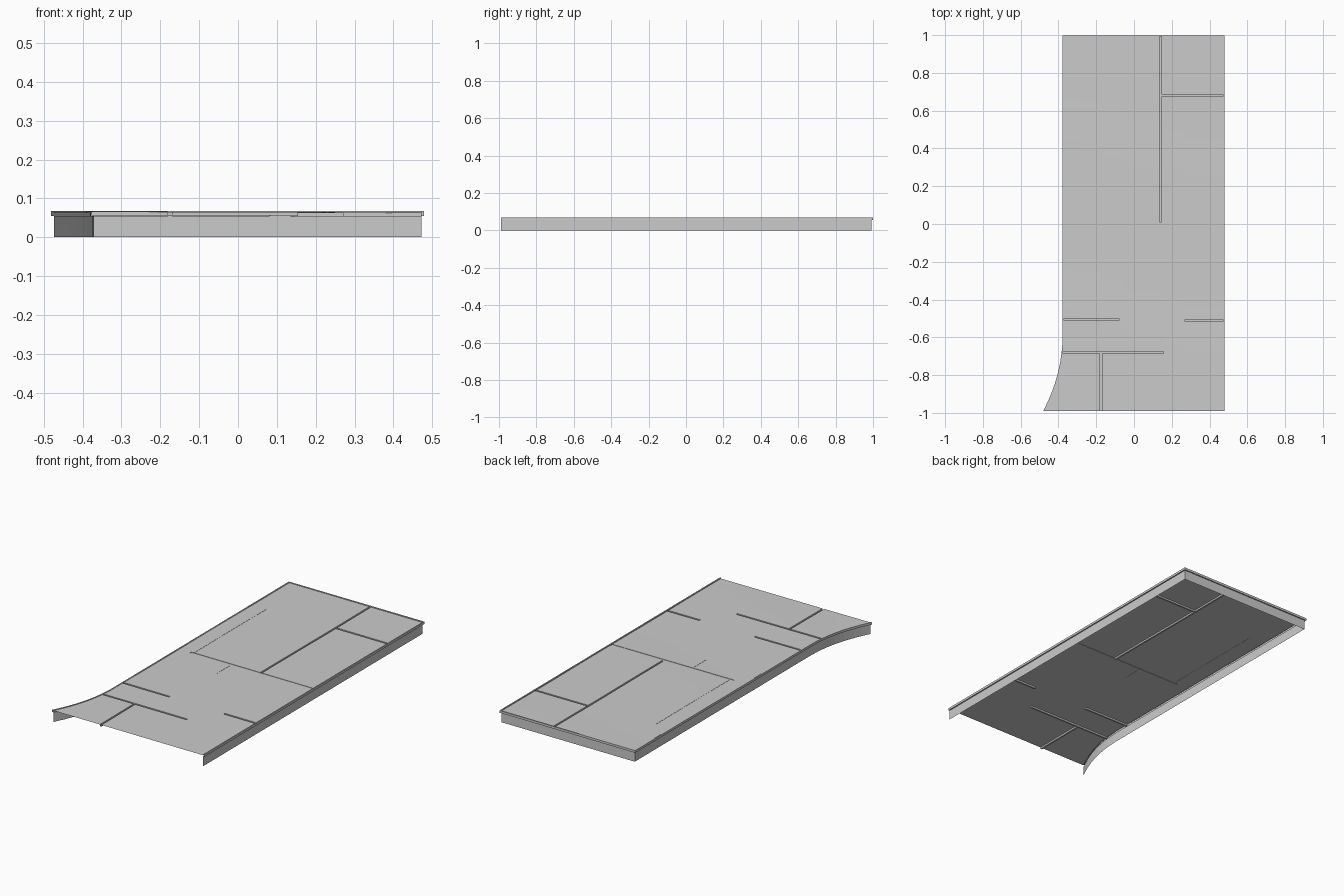
import bpy, bmesh, math

if "Cube" in bpy.data.objects:
    bpy.data.objects.remove(bpy.data.objects["Cube"])

FRONT, BACK, LEFT, RIGHT = -0.99, 0.992, -0.371, 0.472


def left_edge(y):
    # straight side that flares outward near the front
    t = max(0.0, (-0.58 - y) / 0.41)
    return LEFT - 0.103 * t ** 2.1


def surface(x, y):
    # gently uneven deck, falling slightly to the right
    return 0.0655 - 0.003 * (x + 0.4) + 0.0007 * math.sin(7 * y + 2 * x)


def finish(bm, name):
    mesh = bpy.data.meshes.new(name)
    bm.to_mesh(mesh)
    bm.free()
    obj = bpy.data.objects.new(name, mesh)
    bpy.context.collection.objects.link(obj)
    return obj


# grooves in the deck: x0, x1, y0, y1, depth
W = 0.005
DEEP = 0.0095


def along_x(y, x0, x1, d=DEEP, w=W):
    return (x0, x1, y - w, y + w, d)


def along_y(x, y0, y1, d=DEEP, w=W):
    return (x - w, x + w, y0, y1, d)


grooves = [
    along_y(0.14, 0.01, BACK), along_x(0.68, 0.145, RIGHT),
    along_x(-0.51, 0.27, RIGHT), along_x(-0.505, -1, -0.08),
    along_x(-0.68, -1, 0.155), along_y(-0.175, FRONT, -0.685),
    along_x(0.0, -0.3, RIGHT, 0.002, 0.008),
    along_y(-0.28, 0.008, 0.66, 0.001, 0.003),
    along_y(-0.04, -0.13, -0.02, 0.001, 0.003),
]

# deck: stepped grid whose lines follow the groove edges
xs = {LEFT, RIGHT}
ys = {FRONT + (BACK - FRONT) * i / 40 for i in range(41)}
for x0, x1, y0, y1, d in grooves:
    xs |= {x for x in (x0, x1) if LEFT < x < RIGHT}
    ys |= {y for y in (y0, y1) if FRONT < y < BACK}
xs, ys = sorted(xs), sorted(ys)


def depth(i, j):
    cx, cy = (xs[i] + xs[i + 1]) / 2, (ys[j] + ys[j + 1]) / 2
    return max([g[4] for g in grooves if g[0] < cx < g[1] and g[2] < cy < g[3]], default=0)


bm = bmesh.new()


def point(i, j, d):
    x = left_edge(ys[j]) if i == 0 else xs[i]
    return bm.verts.new((x, ys[j], surface(x, ys[j]) - d))


def step(a, b, d0, d1):
    # upright wall between two cells at different depths
    if d0 != d1:
        bm.faces.new([point(*a, d0), point(*b, d0), point(*b, d1), point(*a, d1)])


nx, ny = len(xs) - 1, len(ys) - 1
for i in range(nx):
    for j in range(ny):
        d = depth(i, j)
        bm.faces.new([point(*p, d) for p in ((i, j), (i + 1, j), (i + 1, j + 1), (i, j + 1))])
        if i + 1 < nx:
            step((i + 1, j), (i + 1, j + 1), d, depth(i + 1, j))
        if j + 1 < ny:
            step((i, j + 1), (i + 1, j + 1), d, depth(i, j + 1))
bmesh.ops.remove_doubles(bm, verts=bm.verts, dist=1e-5)
bmesh.ops.recalc_face_normals(bm, faces=bm.faces)
if sum(f.normal.z for f in bm.faces) < 0:
    bmesh.ops.reverse_faces(bm, faces=bm.faces)
finish(bm, "deck")

# skirt with overhanging rim, swept round the right, back and flared left sides
path = [(RIGHT, FRONT, 1, 0), (RIGHT, BACK, 1, 1), (LEFT, BACK, -1, 1)]
for k in range(15):
    y = -0.58 - 0.41 * k / 14
    path.append((left_edge(y), y, -1, 0))
profile = [(0, 0), (0, 0.055), (0.007, 0.055), (0.007, 0.068), (0, 0.068), (0, 0.062)]
bm = bmesh.new()
rings = [[bm.verts.new((x + o * sx, y + o * sy, z)) for o, z in profile] for x, y, sx, sy in path]
for a, b in zip(rings, rings[1:]):
    for k in range(len(profile) - 1):
        bm.faces.new([a[k], b[k], b[k + 1], a[k + 1]])
bmesh.ops.recalc_face_normals(bm, faces=bm.faces)
bm.faces.ensure_lookup_table()
if bm.faces[0].normal.x < 0:
    bmesh.ops.reverse_faces(bm, faces=bm.faces)
finish(bm, "skirt_and_rim")
